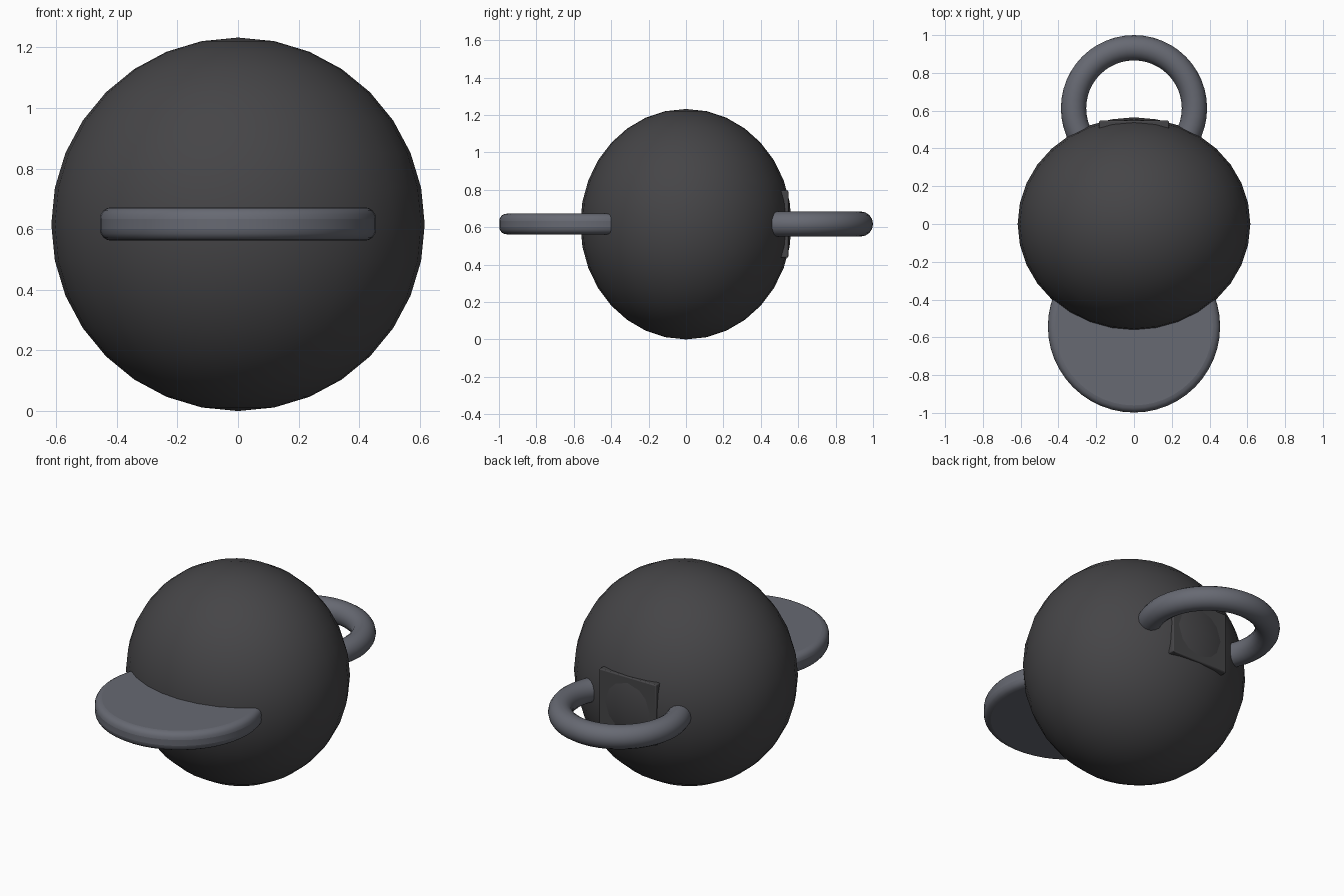
import bpy, math

if "Cube" in bpy.data.objects:
    bpy.data.objects.remove(bpy.data.objects["Cube"])

CZ = 0.616  # common centre height


def material(name, rgb):
    mat = bpy.data.materials.new(name)
    mat.diffuse_color = (*rgb, 1)
    mat.use_nodes = True
    mat.node_tree.nodes["Principled BSDF"].inputs["Base Color"].default_value = mat.diffuse_color
    return mat


dark = material("dark_grey", (0.06, 0.059, 0.063))
steel = material("blue_grey", (0.135, 0.142, 0.17))


def finish(name, mat, scale=(1, 1, 1), bevel=0, segments=3):
    ob = bpy.context.object
    ob.name = name
    ob.scale = scale
    bpy.ops.object.transform_apply(location=False, rotation=False, scale=True)
    ob.data.materials.append(mat)
    if bevel:
        mod = ob.modifiers.new("rounded_edges", 'BEVEL')
        mod.width, mod.segments = bevel, segments
        mod.limit_method = 'ANGLE'
        mod.angle_limit = math.radians(40)
    bpy.ops.object.shade_smooth_by_angle(angle=math.radians(40))
    return ob


# Ball, slightly flattened front to back
bpy.ops.mesh.primitive_uv_sphere_add(segments=32, ring_count=16, radius=0.616,
                                     location=(0, 0, CZ))
finish("ball", dark, scale=(1, 0.917, 1))

# Round brim pushed into the front of the ball
bpy.ops.mesh.primitive_cylinder_add(vertices=48, radius=0.456, depth=0.11,
                                    location=(0, -0.542, CZ + 0.001))
finish("brim", steel, bevel=0.038, segments=4)

# Ring handle at the back
bpy.ops.mesh.primitive_torus_add(major_radius=0.32, minor_radius=0.067,
                                 major_segments=48, minor_segments=16,
                                 location=(0, 0.613, CZ + 0.001))
finish("ring_handle", steel)

# Square plate under the ring, with the ball bulging through its middle
bpy.ops.mesh.primitive_cube_add(size=1, location=(0, 0.522, CZ + 0.001))
finish("back_plate", dark, scale=(0.37, 0.05, 0.36), bevel=0.006, segments=2)
